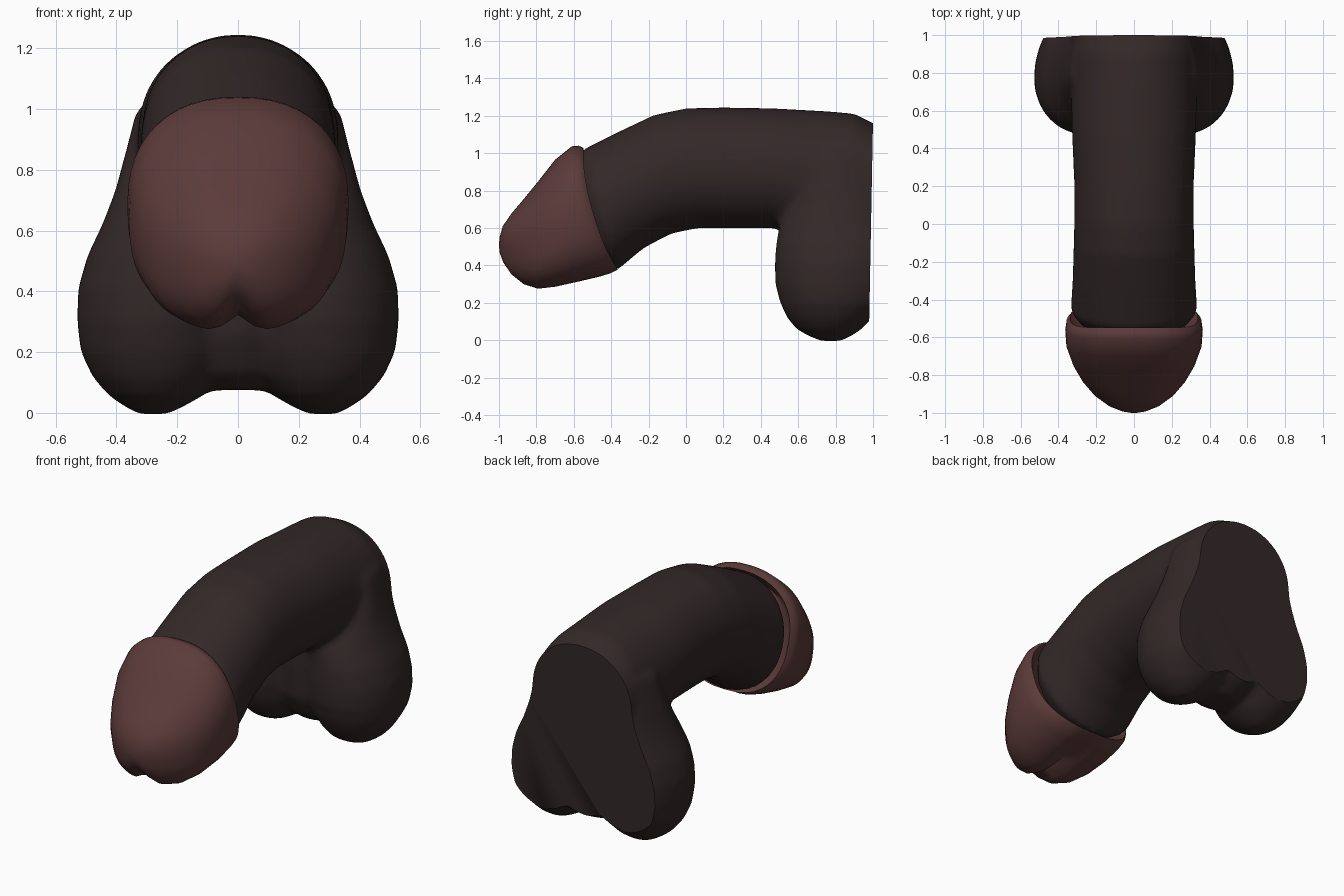
import bpy, bmesh, math
from mathutils import Vector

if "Cube" in bpy.data.objects:
    bpy.data.objects.remove(bpy.data.objects["Cube"])


def material(name, rgb):
    m = bpy.data.materials.new(name)
    m.diffuse_color = (*rgb, 1)
    m.use_nodes = True
    m.node_tree.nodes["Principled BSDF"].inputs["Base Color"].default_value = m.diffuse_color
    return m


def power(v, n):
    return math.copysign(abs(v) ** (2 / n), v)


def skin(bm, rings):
    """Join rings of points into a closed tube."""
    loops = [[bm.verts.new(p) for p in r] for r in rings]
    for a, b in zip(loops, loops[1:]):
        for i in range(len(a)):
            j = (i + 1) % len(a)
            bm.faces.new((a[i], a[j], b[j], b[i]))
    bm.faces.new(loops[0])
    bm.faces.new(loops[-1])


def section(top, bottom, w, n_top=2.1, n_bot=2.1, bow=0, notch=0, count=40):
    """Oval ring in a plane tilted about x, given its top and bottom (y, z)."""
    t, b = Vector((0, *top)), Vector((0, *bottom))
    mid, half = (t + b) / 2, (t - b) / 2
    pts = []
    for i in range(count):
        a = 2 * math.pi * i / count
        c, s = math.cos(a), math.sin(a)
        n = n_top if s > 0 else n_bot
        p = mid + half * power(s, n) + Vector((w * power(c, n), -bow * c * c, 0))
        if s < 0:
            p += half.normalized() * notch * math.exp(-(p.x / 0.05) ** 2)
        pts.append(p)
    return pts


def column_ring(z, cx, rx, front, back, cy=0.77, count=32):
    """Horizontal oval with different depth in front and behind."""
    pts = []
    for i in range(count):
        a = 2 * math.pi * i / count
        s = math.sin(a)
        pts.append(Vector((cx + rx * math.cos(a),
                           cy + s * ((back - cy) if s > 0 else (cy - front)), z)))
    return pts


def add_object(name, bm, mat):
    bmesh.ops.recalc_face_normals(bm, faces=bm.faces)
    me = bpy.data.meshes.new(name)
    bm.to_mesh(me)
    bm.free()
    me.materials.append(mat)
    ob = bpy.data.objects.new(name, me)
    bpy.context.collection.objects.link(ob)
    return ob


def smooth(ob, deg):
    bpy.ops.object.select_all(action='DESELECT')
    ob.select_set(True)
    bpy.context.view_layer.objects.active = ob
    bpy.ops.object.shade_smooth_by_angle(angle=math.radians(deg))


dark = material("dark brown", (0.033, 0.021, 0.021))
rose = material("muted rose brown", (0.105, 0.044, 0.042))

# Curved shaft
bm = bmesh.new()
skin(bm, [section(*r) for r in [
    ((-.61, .93), (-.46, .40), .27),
    ((-.55, 1.02), (-.36, .38), .335),
    ((-.36, 1.115), (-.23, .49), .325),
    ((-.17, 1.205), (-.08, .57), .32),
    ((0, 1.24), (.07, .60), .316),
    ((.2, 1.245), (.2, .60), .316),
    ((.47, 1.24), (.47, .60), .328),
    ((.75, 1.225), (.75, .50), .335),
    ((.9, 1.212), (.9, .50), .335),
    ((1.1, 1.11), (1.1, .50), .33)]])

# Two rounded base lobes that taper up into the shaft: z, centre x, outer x, front y, back y
lobe = [(-.004, .28, .33, .72, .83), (.025, .275, .38, .65, .89), (.06, .27, .43, .59, .94),
        (.12, .27, .48, .54, 1.0), (.2, .27, .518, .503, 1.1), (.3, .27, .53, .477, 1.14),
        (.41, .265, .527, .474, 1.14), (.52, .25, .495, .482, 1.14), (.62, .2, .447, .50, 1.14),
        (.73, .17, .405, .55, 1.14), (.86, .13, .37, .62, 1.14), (1.0, .1, .335, .7, 1.14)]
for side in (-1, 1):
    skin(bm, [column_ring(z, side * cx, ox - cx, f, b) for z, cx, ox, f, b in lobe])

# Bridge between the lobes
skin(bm, [column_ring(z, 0, r, f, b) for z, r, f, b in [
    (.075, .12, .68, .87), (.13, .17, .60, .98), (.25, .2, .54, 1.14),
    (.45, .2, .52, 1.14), (.7, .2, .52, 1.14)]])
raw = add_object("raw_body", bm, dark)

# Fuse the volumes and soften the joins
rm = raw.modifiers.new("fuse", 'REMESH')
rm.mode = 'VOXEL'
rm.voxel_size = 0.02
sm = raw.modifiers.new("soften", 'SMOOTH')
sm.factor = 0.5
sm.iterations = 8
fused = bpy.data.meshes.new_from_object(
    raw.evaluated_get(bpy.context.evaluated_depsgraph_get()))
bpy.data.objects.remove(raw)

# Flat back cut
bm = bmesh.new()
bm.from_mesh(fused)
cut = bmesh.ops.bisect_plane(bm, geom=bm.verts[:] + bm.edges[:] + bm.faces[:],
                             plane_co=(0, 0.98, 0.13), plane_no=Vector((0, 1, -0.019)),
                             clear_outer=True)
bmesh.ops.holes_fill(bm, edges=[e for e in bm.edges if e.is_boundary], sides=0)
body = add_object("shaft_and_base", bm, dark)
smooth(body, 45)

# Rounded tip with a rim and a cleft underneath: top, bottom, half width, bow, notch
tip = [((-.60, .96), (-.45, .43), .27, .045, 0),
       ((-.548, 1.028), (-.365, .378), .338, .045, 0),
       ((-.575, 1.04), (-.40, .355), .358, .035, .015),
       ((-.61, 1.037), (-.46, .335), .364, .025, .03),
       ((-.70, .965), (-.57, .308), .358, .01, .04),
       ((-.79, .85), (-.70, .278), .322, 0, .05),
       ((-.87, .752), (-.79, .268), .272, 0, .055),
       ((-.935, .675), (-.865, .288), .212, 0, .06),
       ((-.98, .61), (-.93, .335), .138, 0, .05),
       ((-.997, .55), (-.975, .40), .07, 0, .02),
       ((-1.0, .51), (-.997, .47), .02, 0, 0)]
bm = bmesh.new()
skin(bm, [section(t, b, w, 2.3, 2.6, bow, notch, 48) for t, b, w, bow, notch in tip])
smooth(add_object("rounded_tip", bm, rose), 50)
